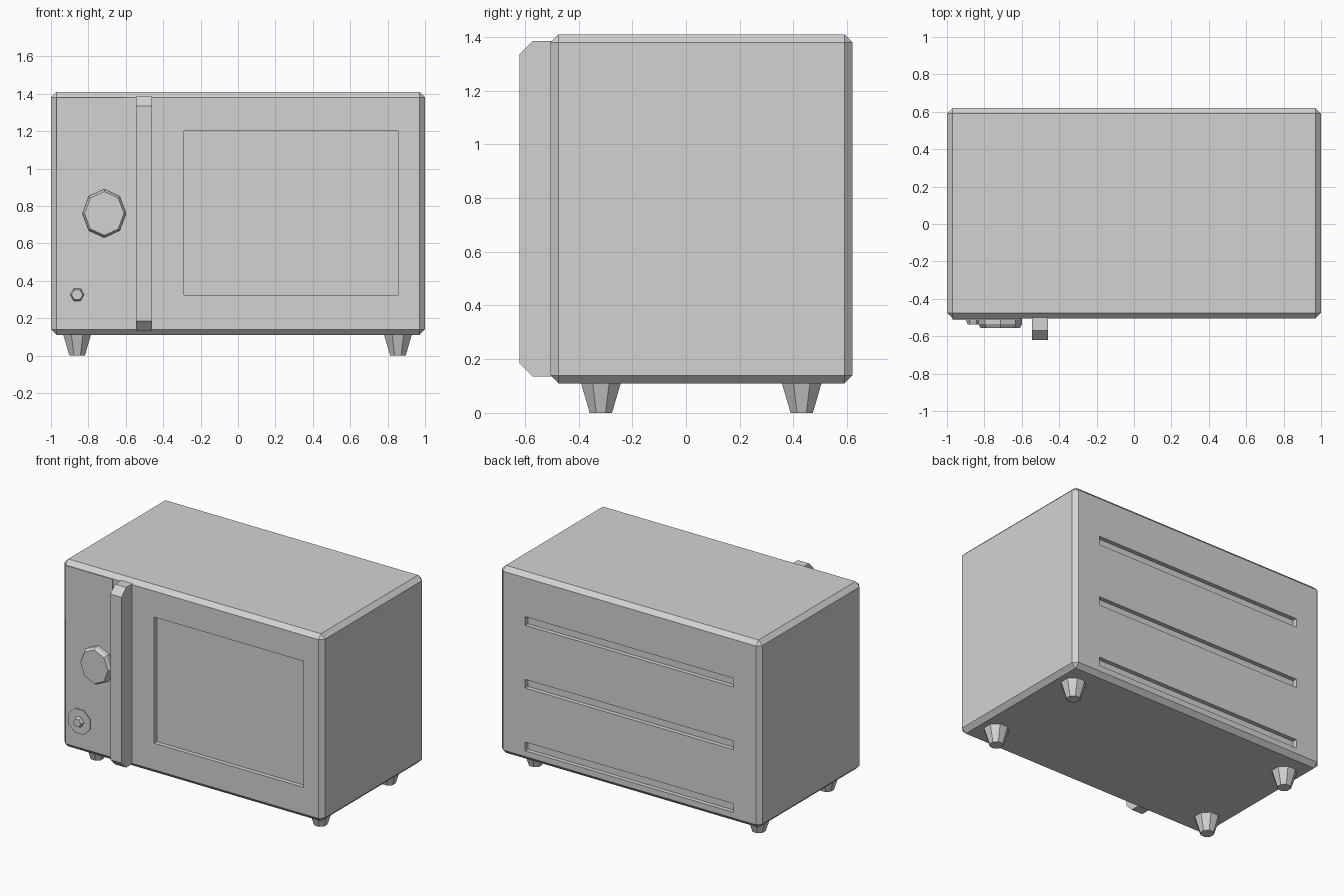
import bpy, bmesh, math
from mathutils import Matrix, Vector

if "Cube" in bpy.data.objects:
    bpy.data.objects.remove(bpy.data.objects["Cube"], do_unlink=True)

grey = bpy.data.materials.new("light grey")
grey.use_nodes = True
grey.diffuse_color = (0.65, 0.65, 0.65, 1)
grey.node_tree.nodes["Principled BSDF"].inputs["Base Color"].default_value = grey.diffuse_color

FRONT, BACK = -0.505, 0.62


def finish(name, bm):
    mesh = bpy.data.meshes.new(name)
    bmesh.ops.recalc_face_normals(bm, faces=bm.faces)
    bm.to_mesh(mesh)
    bm.free()
    mesh.materials.append(grey)
    ob = bpy.data.objects.new(name, mesh)
    bpy.context.collection.objects.link(ob)
    return ob


def box(name, lo, hi, bevel=0):
    lo, hi = Vector(lo), Vector(hi)
    bm = bmesh.new()
    bmesh.ops.create_cube(bm, size=1, matrix=Matrix.Translation((lo + hi) / 2) @ Matrix.Diagonal((*(hi - lo), 1)))
    if bevel:
        bmesh.ops.bevel(bm, geom=bm.edges[:], offset=bevel, segments=1, affect='EDGES')
    return finish(name, bm)


def cone(name, sides, r1, r2, depth, matrix):
    bm = bmesh.new()
    bmesh.ops.create_cone(bm, cap_ends=True, segments=sides, radius1=r1, radius2=r2, depth=depth, matrix=matrix)
    return finish(name, bm)


def dial(name, sides, x, z, r1, r2, near, far, squash=1, turn=0):
    # Turned part whose axis points out of the front
    m = (Matrix.Translation((x, (near + far) / 2, z)) @ Matrix.Diagonal((squash, 1, 1, 1))
         @ Matrix.Rotation(math.pi / 2, 4, 'X') @ Matrix.Rotation(turn, 4, 'Z'))
    return cone(name, sides, r1, r2, near - far, m)


# Oven body with chamfered edges
body = box("body", (-1, FRONT, 0.11), (1, BACK, 1.41), 0.03)

# Window recess and rear vent slots
cutters = [box("window_cutter", (-0.29, FRONT - 0.1, 0.325), (0.855, FRONT + 0.03, 1.2))]
for z in (0.18, 0.615, 1.05):
    cutters.append(box("vent_cutter", (-0.8, BACK - 0.03, z), (0.8, BACK + 0.1, z + 0.06)))
bpy.context.view_layer.objects.active = body
for cutter in cutters:
    mod = body.modifiers.new("cut", 'BOOLEAN')
    mod.operation = 'DIFFERENCE'
    mod.solver = 'EXACT'
    mod.object = cutter
    bpy.ops.object.modifier_apply(modifier=mod.name)
    bpy.data.objects.remove(cutter, do_unlink=True)

# Door handle: side profile with clipped front corners, extruded sideways
profile = [(FRONT + 0.02, 0.135), (-0.57, 0.135), (-0.62, 0.185),
           (-0.62, 1.335), (-0.57, 1.385), (FRONT + 0.02, 1.385)]
bm = bmesh.new()
face = bm.faces.new([bm.verts.new((-0.545, y, z)) for y, z in profile])
ext = bmesh.ops.extrude_face_region(bm, geom=[face])
bmesh.ops.translate(bm, vec=(0.085, 0, 0), verts=[v for v in ext["geom"] if isinstance(v, bmesh.types.BMVert)])
finish("door_handle", bm)

# Control panel
box("display_panel", (-0.97, FRONT - 0.007, 1.01), (-0.605, FRONT + 0.002, 1.38))
dial("knob_base", 8, -0.715, 0.76, 0.13, 0.13, FRONT + 0.01, -0.535, 0.9)
dial("knob_face", 8, -0.715, 0.76, 0.13, 0.117, -0.535, -0.555, 0.9)
dial("button_plate", 8, -0.86, 0.325, 0.09, 0.09, FRONT + 0.002, FRONT - 0.008, 1, math.pi / 8)
dial("button", 6, -0.86, 0.325, 0.04, 0.03, FRONT, -0.537, 1, math.pi / 6)

# Tapered feet
for side, x in (("right", -0.86), ("left", 0.855)):
    for end, y in (("front", -0.317), ("back", 0.431)):
        m = Matrix.Translation((x, y, 0.06)) @ Matrix.Rotation(math.pi / 8, 4, 'Z')
        cone(f"{end}_{side}_foot", 8, 0.045, 0.083, 0.12, m)
